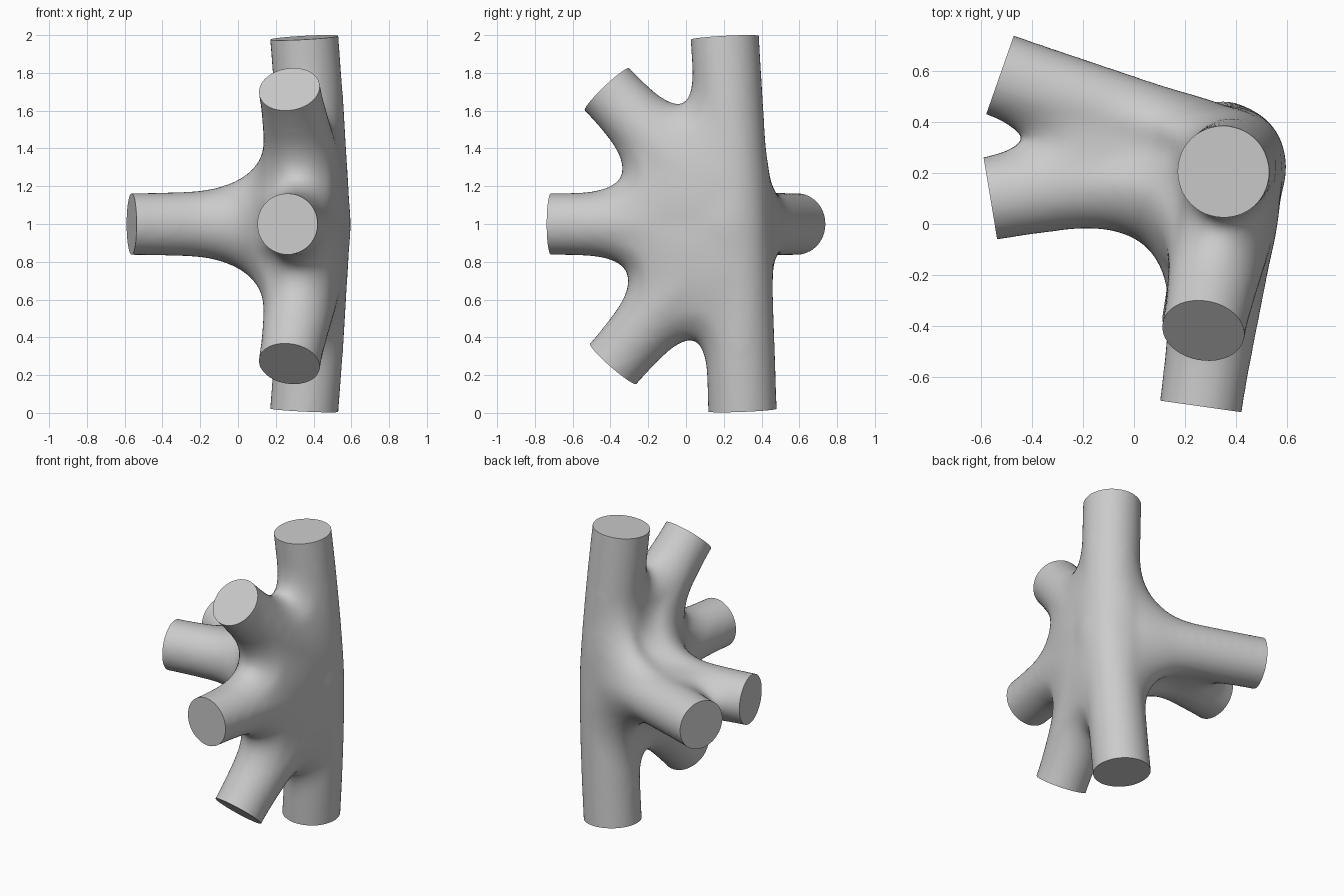
import bpy, bmesh
from mathutils import Vector

cube = bpy.data.objects.get("Cube")
if cube:
    bpy.data.objects.remove(cube)

HUB = Vector((0.40, 0.26, 1.0))
VOXEL = 0.024

# Centre of each open end, radius, and swelling towards the hub
LIMBS = {
    "trunk_top": ((0.345, 0.205, 1.986), 0.182, 0),
    "trunk_bottom": ((0.352, 0.30, 0.014), 0.182, 0),
    "front_upper": ((0.272, -0.418, 1.713), 0.164, 0.036),
    "front_middle": ((0.262, -0.715, 1.0), 0.163, 0.024),
    "front_lower": ((0.272, -0.385, 0.26), 0.164, 0.036),
    "side_front": ((-0.563, 0.10, 1.0), 0.164, 0.016),
    "side_back": ((-0.525, 0.585, 1.0), 0.164, 0.006),
}
AXES = {n: ((Vector(e) - HUB).normalized(), (Vector(e) - HUB).length, r)
        for n, (e, r, _) in LIMBS.items()}


def limb(p, name):
    """Distance and outward direction for a round limb leaving the hub."""
    axis, length, r = AXES[name]
    q = p - HUB
    t = max(0.1, q.dot(axis))
    u = min(1.0, t / length)
    q = q - axis * t
    return q.length - r - LIMBS[name][2] * 6.75 * u * (1 - u) ** 2, q.normalized()


def bowed_trunk(p):
    """Distance and outward direction for the gently bowed upright."""
    t = p.z - HUB.z
    bow = abs(t) ** 1.5
    q = Vector((p.x - 0.405 + 0.056 * bow, p.y - 0.262 + 0.048 * t + 0.010 * bow, 0))
    return q.length - 0.182, q.normalized()


def blend(a, b, k, flare=0.0):
    """Filleted union; surfaces facing the same way only swell by the flare."""
    k *= flare + (1 - flare) * min(1.0, 1.0 - a[1].dot(b[1]))
    if abs(a[0] - b[0]) >= k or k < 1e-5:
        return a if a[0] < b[0] else b
    h = 0.5 + 0.5 * (b[0] - a[0]) / k
    d = b[0] + (a[0] - b[0]) * h - k * h * (1 - h)
    return d, b[1].lerp(a[1], h).normalized()


def joint(p):
    front = limb(p, "front_middle")
    for n in ("front_upper", "front_lower"):
        front = blend(front, limb(p, n), 0.31, 0.15)
    side = blend(limb(p, "side_front"), limb(p, "side_back"), 0.19)
    return blend(blend(bowed_trunk(p), front, 0.25, 0.15), side, 0.44)


def project(bm):
    """Move the skin onto the filleted shape, leaving the spare ends alone."""
    for v in bm.verts:
        q = v.co - HUB
        if all(q.dot(axis) < length + 0.08 for axis, length, _ in AXES.values()):
            d, n = joint(v.co)
            v.co -= n * d


def smooth(bm):
    bmesh.ops.smooth_vert(bm, verts=bm.verts, factor=0.5,
                          use_axis_x=True, use_axis_y=True, use_axis_z=True)


# Rough union of overlong cylinders
bm = bmesh.new()
for axis, length, r in AXES.values():
    full = length + 0.15
    m = axis.to_track_quat('Z', 'Y').to_matrix().to_4x4()
    m.translation = HUB + axis * full / 2
    bmesh.ops.create_cone(bm, cap_ends=True, segments=48, radius1=r, radius2=r,
                          depth=full, matrix=m)
mesh = bpy.data.meshes.new("branch_joint")
bm.to_mesh(mesh)
bm.free()
obj = bpy.data.objects.new("branch_joint", mesh)
bpy.context.collection.objects.link(obj)
mod = obj.modifiers.new("fuse", 'REMESH')
mod.mode = 'VOXEL'
mod.voxel_size = VOXEL

# Fuse and fit twice, so the fillets get an even skin
for _ in range(2):
    fused = bpy.data.meshes.new_from_object(
        obj.evaluated_get(bpy.context.evaluated_depsgraph_get()))
    bm = bmesh.new()
    bm.from_mesh(fused)
    bpy.data.meshes.remove(fused)
    for _ in range(4):
        project(bm)
        smooth(bm)
    project(bm)
    for _ in range(5):
        smooth(bm)
    bm.to_mesh(mesh)
    bm.free()
    mesh.update()
obj.modifiers.clear()

# Saw each limb off square and cap it
bm = bmesh.new()
bm.from_mesh(mesh)
for axis, length, r in AXES.values():
    def near_end(v):
        q = v.co - HUB
        t = q.dot(axis)
        return t > length - 0.1 and (q - axis * t).length < r + 0.08
    verts = [v for v in bm.verts if near_end(v)]
    picked = set(verts)
    edges = [e for e in bm.edges if all(v in picked for v in e.verts)]
    faces = [f for f in bm.faces if all(v in picked for v in f.verts)]
    cut = bmesh.ops.bisect_plane(bm, geom=verts + edges + faces, dist=1e-4,
                                 plane_co=HUB + axis * length, plane_no=axis,
                                 clear_outer=True)
    rim = [g for g in cut["geom_cut"]
           if isinstance(g, bmesh.types.BMEdge) and g.is_boundary]
    bmesh.ops.holes_fill(bm, edges=rim, sides=0)
bmesh.ops.recalc_face_normals(bm, faces=bm.faces)
bm.to_mesh(mesh)
bm.free()

bpy.ops.object.select_all(action='DESELECT')
obj.select_set(True)
bpy.context.view_layer.objects.active = obj
bpy.ops.object.shade_smooth_by_angle(angle=0.7)
